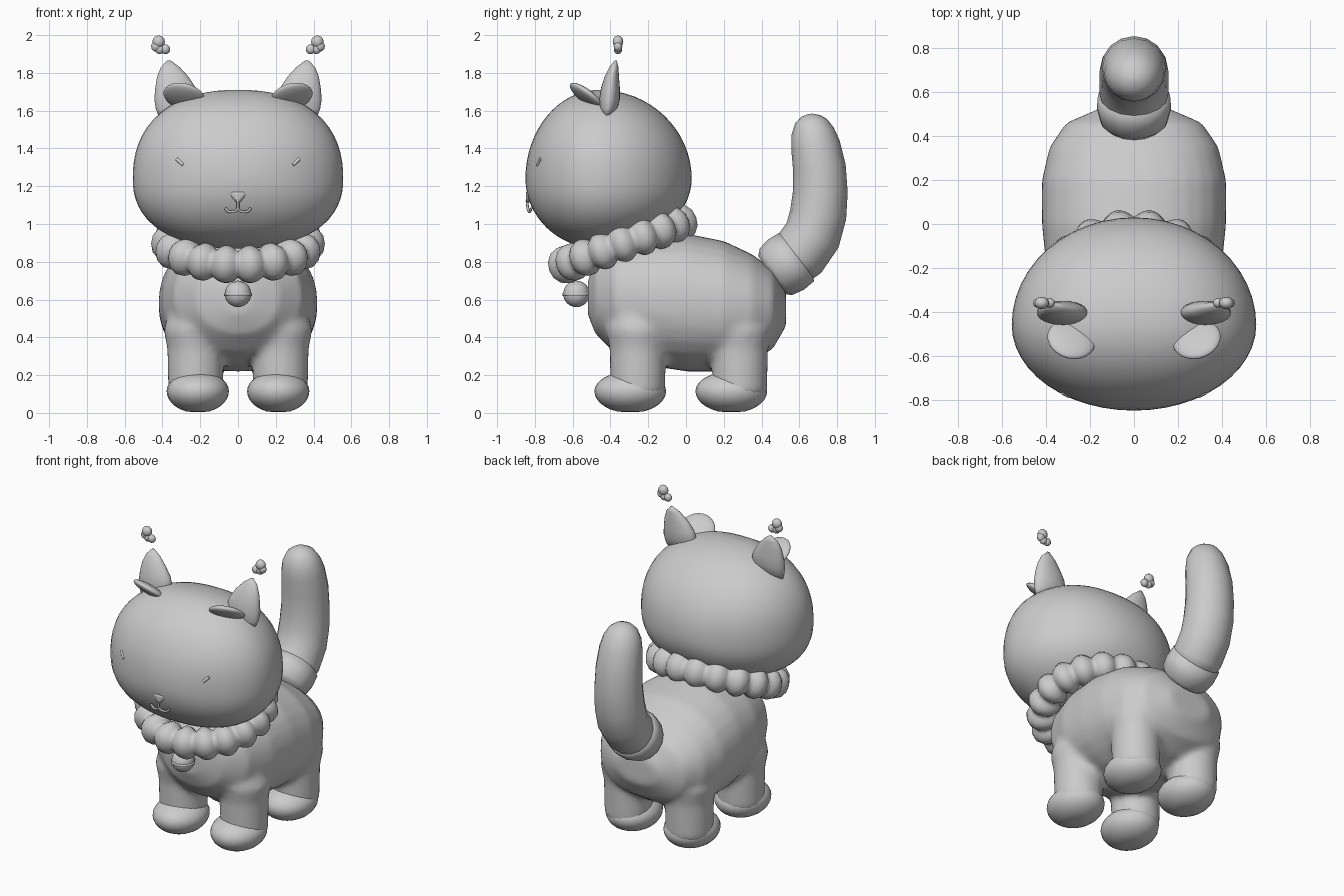
import bpy, bmesh, math
from mathutils import Vector, Matrix

cube = bpy.data.objects.get("Cube")
if cube:
    bpy.data.objects.remove(cube)

GREY = (0.6, 0.6, 0.6, 1)
mat = bpy.data.materials.new("plain grey")
mat.use_nodes = True
mat.diffuse_color = GREY
mat.node_tree.nodes["Principled BSDF"].inputs["Base Color"].default_value = GREY


def finish(name, bm):
    bmesh.ops.recalc_face_normals(bm, faces=bm.faces)
    for f in bm.faces:
        f.smooth = True
    me = bpy.data.meshes.new(name)
    bm.to_mesh(me)
    bm.free()
    me.materials.append(mat)
    ob = bpy.data.objects.new(name, me)
    bpy.context.collection.objects.link(ob)
    return ob


def loft(bm, rings, sides=24, power=2, closed=False):
    """Skin a row of (centre, axis a, axis b) ellipse rings."""
    rows = []
    for c, a, b in rings:
        row = []
        for i in range(sides):
            t = 2 * math.pi * i / sides
            ca, sa = math.cos(t), math.sin(t)
            k = (abs(ca) ** power + abs(sa) ** power) ** (-1 / power)
            row.append(bm.verts.new(Vector(c) + k * (ca * Vector(a) + sa * Vector(b))))
        rows.append(row)
    pairs = list(zip(rows, rows[1:])) + ([(rows[-1], rows[0])] if closed else [])
    for r, s in pairs:
        for i in range(sides):
            j = (i + 1) % sides
            bm.faces.new((r[i], r[j], s[j], s[i]))
    if not closed:
        bm.faces.new(rows[0])
        bm.faces.new(rows[-1])


def ball(bm, centre, size, rot=None, u=24, v=16):
    m = Matrix.Translation(centre) @ (rot or Matrix()) @ Matrix.Diagonal((*size, 1))
    return bmesh.ops.create_uvsphere(bm, u_segments=u, v_segments=v, radius=1, matrix=m)["verts"]


def tube(name, points, radius):
    cu = bpy.data.curves.new(name, "CURVE")
    cu.dimensions = "3D"
    cu.bevel_depth = radius
    cu.bevel_resolution = 2
    cu.use_fill_caps = True
    sp = cu.splines.new("POLY")
    sp.points.add(len(points) - 1)
    for p, co in zip(sp.points, points):
        p.co = (*co, 1)
    cu.materials.append(mat)
    ob = bpy.data.objects.new(name, cu)
    bpy.context.collection.objects.link(ob)


# Head: rounded, wide, flatter underneath
bm = bmesh.new()
for v in ball(bm, (0, 0, 0), (1, 1, 1), u=48, v=32):
    x, y, z = v.co
    q = 2.3
    k = ((abs(x) ** q + abs(z) ** q) ** (2 / q) + y * y) ** -0.5
    v.co = (0.557 * x * k,
            -0.46 + y * k * (0.49 if y > 0 else 0.39),
            1.24 + z * k * (0.47 if z > 0 else 0.37))
finish("head", bm)

# Body and legs, blended into one skin
bm = bmesh.new()
sections = [(-.52, .52, .70, .08), (-.48, .42, .80, .22), (-.38, .32, .90, .34),
            (-.2, .25, .94, .40), (0, .22, .95, .42), (.2, .22, .91, .42),
            (.35, .27, .84, .385), (.46, .34, .76, .31), (.53, .46, .64, .15)]
loft(bm, [((0, y, (lo + hi) / 2), (w, 0, 0), (0, 0, (hi - lo) / 2))
          for y, lo, hi, w in sections], 32, 2.2)
for side in (-1, 1):
    for y in (-.255, .285):
        loft(bm, [((side * x, y, z), (r, 0, 0), (0, r, 0)) for x, z, r in
                  ((.225, .1, .145), (.225, .34, .15), (.225, .44, .17), (.21, .55, .15))])
body = finish("body", bm)
rm = body.modifiers.new("blend", "REMESH")
rm.mode = "VOXEL"
rm.voxel_size = 0.02
rm.use_smooth_shade = True
sm = body.modifiers.new("soften", "SMOOTH")
sm.factor = 0.5
sm.iterations = 6

for side, label in ((1, "left"), (-1, "right")):
    # Feet
    for y, end in ((-.295, "front"), (.24, "back")):
        bm = bmesh.new()
        for v in ball(bm, (side * .213, y, .115), (.165, .19, .105)):
            if v.co.z < .115:
                v.co.z = max(.005, .115 + (v.co.z - .115) * 1.1)
        finish(f"{end}_foot_{label}", bm)

    # Upright ear
    bm = bmesh.new()
    ear = [(1.57, .37, .05, -.42, .02), (1.61, .335, .10, -.41, .045),
           (1.66, .325, .118, -.405, .055), (1.72, .33, .108, -.40, .05),
           (1.78, .345, .083, -.393, .038), (1.83, .358, .05, -.382, .024),
           (1.865, .365, .01, -.372, .006)]
    loft(bm, [((side * x, y, z), (w, side * 0, 0), (0, d, 0)) for z, x, w, y, d in ear])
    finish(f"ear_{label}", bm)

    # Forward ear flap
    bm = bmesh.new()
    rot = Matrix.Rotation(side * -.25, 4, "Y") @ Matrix.Rotation(-.63, 4, "X")
    ball(bm, (side * .285, -.525, 1.675), (.112, .11, .03), rot)
    finish(f"ear_flap_{label}", bm)

    # Floating tuft above the ear
    bm = bmesh.new()
    for x, z, r in ((.42, 1.965, .033), (.433, 1.94, .027), (.385, 1.925, .026), (.415, 1.925, .025)):
        ball(bm, (side * x, -.36, z), (r, r * .85, r), u=12, v=8)
    finish(f"ear_tuft_{label}", bm)

    # Closed eye and mouth curl
    tube(f"eye_{label}", [(side * .29, -.785, 1.312), (side * .325, -.768, 1.345)], .01)
    tube(f"mouth_{label}", [(side * (.033 - .033 * math.cos(t)), -.838 + .006 * t, 1.085 - .022 * math.sin(t))
                            for t in (0, .6, 1.2, 1.8, 2.4, 3.1)], .007)

# Nose and lip line
bm = bmesh.new()
loft(bm, [((0, -.825, z), (w, 0, 0), (0, .022, 0))
          for z, w in ((1.115, .01), (1.135, .03), (1.158, .052), (1.17, .045))], 16)
finish("nose", bm)
tube("lip_line", [(0, -.842, 1.125), (0, -.838, 1.085)], .007)

# Ruffled collar, tilted up toward the back
bm = bmesh.new()
tilt, steps, lobes = .35, 144, 18
X = Vector((1, 0, 0))
V = Vector((0, math.cos(tilt), math.sin(tilt)))
N = Vector((0, -math.sin(tilt), math.cos(tilt)))
rings = []
for i in range(steps):
    t = 2 * math.pi * i / steps
    out = math.cos(t) * X + math.sin(t) * V
    wave = abs(math.cos(lobes * t / 2))
    centre = Vector((0, -.335, .895)) + math.cos(t) * .36 * X + math.sin(t) * .32 * V
    rings.append((centre, out * (.065 + .035 * wave), N * (.07 + .03 * wave)))
loft(bm, rings, 14, 2.2, closed=True)
finish("collar", bm)

# Bell with a band and a hanging ring
bm = bmesh.new()
ball(bm, (0, -.58, .63), (.07, .07, .07))
loft(bm, [((0, -.58, z), (.074, 0, 0), (0, .074, 0)) for z in (.62, .635)])
finish("bell", bm)
tube("bell_ring", [(.025 * math.cos(i * math.pi / 6), -.6, .705 + .025 * math.sin(i * math.pi / 6))
                   for i in range(13)], .008)

# Tail: a collar at the root, then a tapering upward sweep
def sweep(name, path):
    bm = bmesh.new()
    rings = []
    for i, (y, z, r) in enumerate(path):
        a, b = path[max(i - 1, 0)], path[min(i + 1, len(path) - 1)]
        d = Vector((0, b[0] - a[0], b[1] - a[1])).normalized()
        rings.append(((0, y, z), X * r * 1.04, d.cross(X) * r))
    loft(bm, rings, 16)
    finish(name, bm)


sweep("tail_root", [(.45, .73, .12), (.475, .747, .15), (.53, .785, .163), (.585, .825, .158), (.6, .836, .12)])
sweep("tail", [(.54, .79, .14), (.60, .84, .152), (.67, .94, .152), (.70, 1.05, .15), (.711, 1.17, .145),
               (.706, 1.3, .14), (.685, 1.42, .13), (.67, 1.49, .114), (.662, 1.545, .085),
               (.659, 1.572, .05), (.658, 1.583, .012)])
